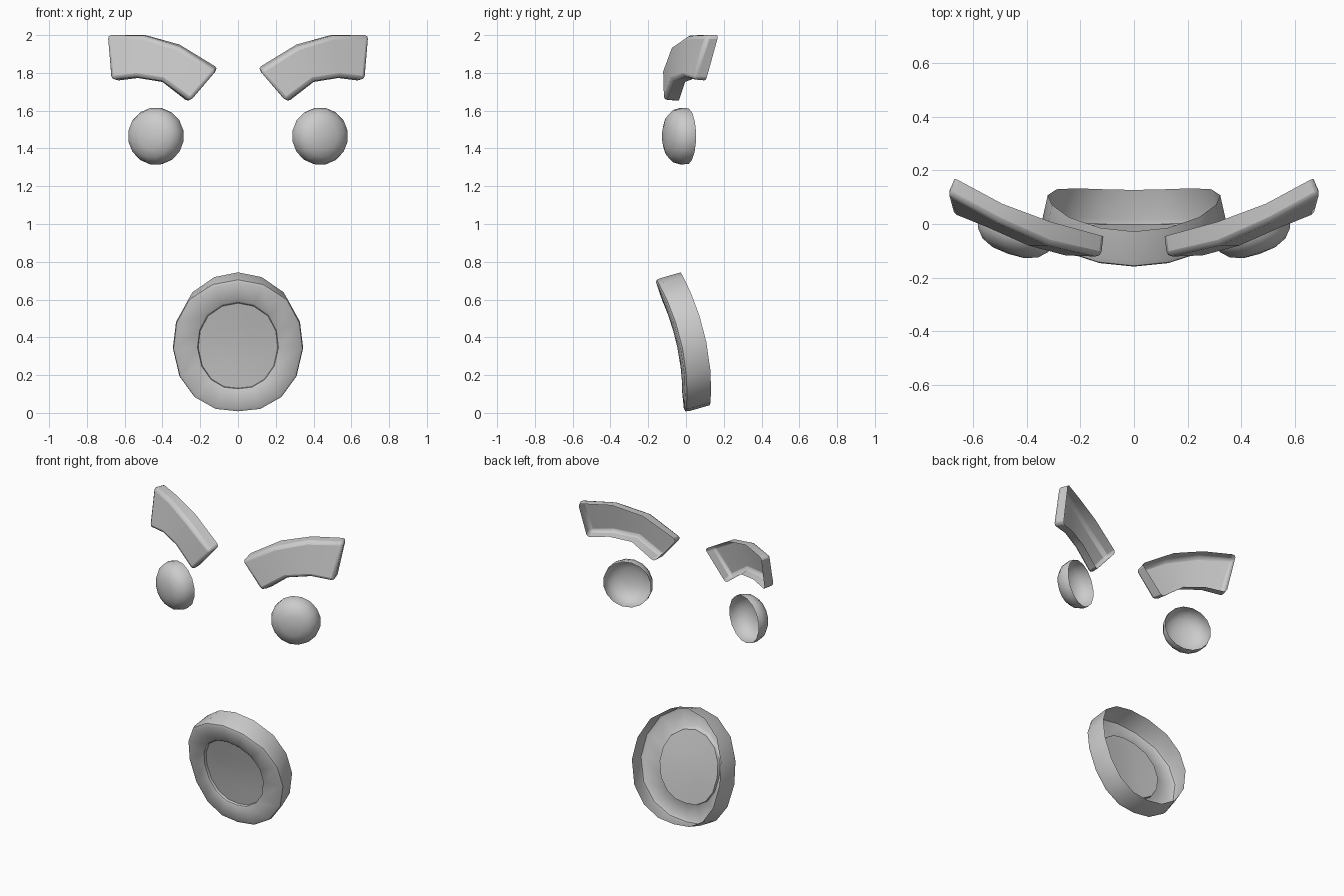
import bpy, bmesh
from math import sin, cos, pi, radians
from mathutils import Vector, Matrix

if "Cube" in bpy.data.objects:
    bpy.data.objects.remove(bpy.data.objects["Cube"])


def finish(name, bm, angle=40, bevel=0.0):
    """Turn a bmesh shell into an object whose front faces -y."""
    bmesh.ops.remove_doubles(bm, verts=bm.verts, dist=1e-5)
    bmesh.ops.recalc_face_normals(bm, faces=bm.faces)
    if sum(f.normal.y * f.calc_area() for f in bm.faces) > 0:
        bmesh.ops.reverse_faces(bm, faces=bm.faces)
    me = bpy.data.meshes.new(name)
    bm.to_mesh(me)
    bm.free()
    ob = bpy.data.objects.new(name, me)
    bpy.context.collection.objects.link(ob)
    bpy.ops.object.select_all(action='DESELECT')
    bpy.context.view_layer.objects.active = ob
    ob.select_set(True)
    if bevel:
        m = ob.modifiers.new("soft_edges", 'BEVEL')
        m.width = bevel
        m.segments = 2
        m.limit_method = 'ANGLE'
        m.angle_limit = radians(40)
    bpy.ops.object.shade_smooth_by_angle(angle=radians(angle))
    return ob


def loft(bm, rings, closed=True):
    """Bridge consecutive rings of points with quads."""
    rows = [[bm.verts.new(p) for p in r] for r in rings]
    n = len(rows[0])
    for a, b in zip(rows, rows[1:]):
        for i in range(n if closed else n - 1):
            j = (i + 1) % n
            bm.faces.new((a[i], a[j], b[j], b[i]))
    return rows


# Eyes: open-backed flattened domes, turned outwards
eye_profile = [(0.150, 0.0), (0.152, 0.03), (0.141, 0.068), (0.112, 0.099), (0.065, 0.118)]
for s, side in ((-1, "right"), (1, "left")):
    bm = bmesh.new()
    place = Matrix.Translation((s * 0.428, 0.005, 1.465)) @ Matrix.Rotation(s * radians(19), 4, 'Z')
    rings = [[place @ Vector((r * cos(k * pi / 8 + pi / 16), -d, r * sin(k * pi / 8 + pi / 16)))
              for k in range(16)] for r, d in eye_profile]
    rows = loft(bm, rings)
    tip = bm.verts.new(place @ Vector((0, -0.123, 0)))
    for k in range(16):
        bm.faces.new((rows[-1][k], rows[-1][(k + 1) % 16], tip))
    finish("eye_" + side, bm, 60)

# Eyebrows: stations of back-top, front-top, front-bottom, back-bottom
brow = [
    ((0.105, -0.048, 1.825), (0.115, -0.125, 1.812), (0.252, -0.121, 1.650), (0.262, -0.040, 1.645)),
    ((0.310, 0.008, 1.950), (0.312, -0.080, 1.937), (0.402, -0.080, 1.758), (0.400, -0.005, 1.752)),
    ((0.490, 0.075, 2.000), (0.503, 0.005, 1.997), (0.540, -0.018, 1.780), (0.530, 0.050, 1.773)),
    ((0.670, 0.172, 2.000), (0.697, 0.112, 2.000), (0.676, 0.035, 1.765), (0.650, 0.105, 1.758)),
]
for s, side in ((-1, "right"), (1, "left")):
    bm = bmesh.new()
    rows = loft(bm, [[(s * x, y, z) for x, y, z in st] for st in brow], closed=False)
    bm.faces.new(rows[0])
    bm.faces.new(rows[-1])
    finish("eyebrow_" + side, bm, 40, 0.02)

# Mouth: sixteen-sided curved ring with a recessed centre, open at the back
half = [(0, 0.708), (0.135, 0.683), (0.26, 0.602), (0.328, 0.478), (0.345, 0.34),
        (0.31, 0.19), (0.23, 0.08), (0.12, 0.018), (0, 0.005)]
outline = half + [(-x, z) for x, z in half[-2:0:-1]]
ZC = 0.355


def mouth_ring(sx, sz, dy, dz=0.0):
    pts = []
    for x, z in outline:
        x, z = x * sx, ZC + (z - ZC) * sz
        y = -0.01 - 0.07 * z - 0.21 * z * z + 0.033 * (x / 0.345) ** 2
        pts.append((x, y + dy, z + dz))
    return pts


bm = bmesh.new()
rows = loft(bm, [
    mouth_ring(0.93, 1.0, 0.137, 0.036),   # back rim
    mouth_ring(1.0, 1.0, 0.026, 0.004),    # side wall
    mouth_ring(0.99, 0.99, 0.008),         # rounded lip
    mouth_ring(0.95, 0.95, 0.0),
    mouth_ring(0.64, 0.67, 0.0),           # inner lip
    mouth_ring(0.62, 0.65, 0.005),
    mouth_ring(0.61, 0.64, 0.022),         # recess
    mouth_ring(0.3, 0.32, 0.022),
])
c = bm.verts.new((0, -0.061 + 0.022, ZC))
for k in range(16):
    bm.faces.new((rows[-1][k], rows[-1][(k + 1) % 16], c))
finish("mouth", bm, 40)
